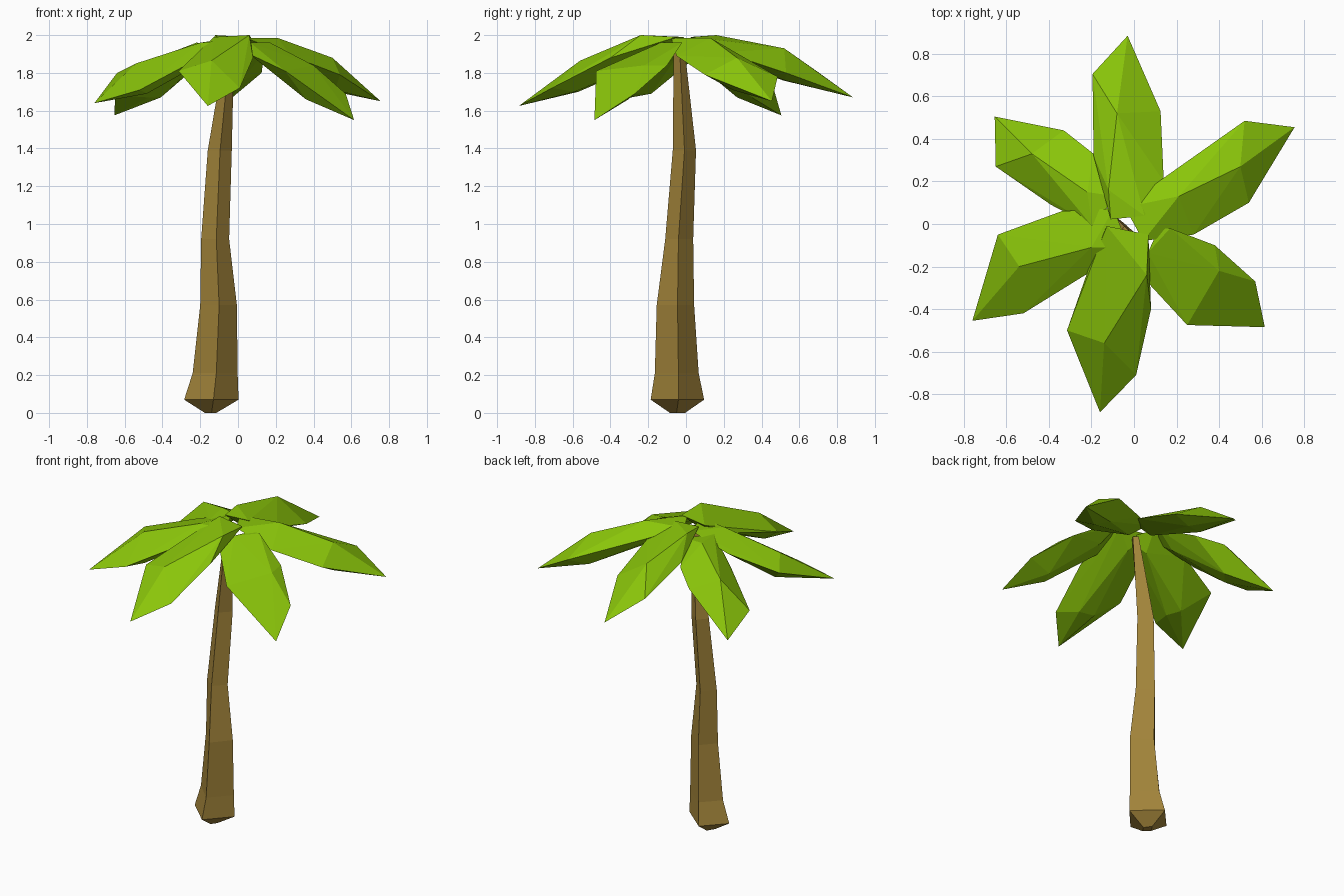
import bpy, bmesh
from mathutils import Vector


def material(name, rgb):
    m = bpy.data.materials.new(name)
    m.diffuse_color = (*rgb, 1)
    return m


BARK = material("brown_bark", (0.36, 0.23, 0.042))
LEAF = material("lime_green", (0.255, 0.56, 0.003))


def finish(bm, name, mat):
    bmesh.ops.recalc_face_normals(bm, faces=bm.faces)
    mesh = bpy.data.meshes.new(name)
    bm.to_mesh(mesh)
    bm.free()
    mesh.materials.append(mat)
    ob = bpy.data.objects.new(name, mesh)
    bpy.context.collection.objects.link(ob)
    return ob


# Trunk: diamond cross-sections (z, left x, right x, front y, back y, mid x, mid y)
rings = [
    (0.00, -0.175, -0.115, -0.085, -0.005, -0.14, -0.05),
    (0.07, -0.285, 0.003, -0.187, 0.096, -0.13, -0.04),
    (0.21, -0.24, -0.002, -0.165, 0.067, -0.115, -0.04),
    (0.57, -0.20, -0.006, -0.155, 0.043, -0.10, -0.045),
    (0.92, -0.195, -0.047, -0.11, 0.038, -0.115, -0.04),
    (1.39, -0.16, -0.033, -0.07, 0.053, -0.095, -0.008),
    (1.95, -0.065, -0.02, -0.065, -0.01, -0.04, -0.035),
]
bm = bmesh.new()
loops = []
for z, left, right, front, back, mx, my in rings:
    lean = 0.1 * (right - left)
    loops.append([bm.verts.new(p) for p in
                  ((mx, front, z), (right, my, z), (mx - lean, back, z), (left, my, z))])
for a, b in zip(loops, loops[1:]):
    for i in range(4):
        j = (i + 1) % 4
        bm.faces.new((a[i], a[j], b[j], b[i]))
bm.faces.new(loops[0][::-1])
bm.faces.new(loops[-1])
finish(bm, "trunk", BARK)


# Leaves: faceted hulls from a blunt base, broad shoulders, ridge, keel and tip
def leaf(name, tip, side_a, side_b, ridge, inner, keel, shoulder_a, shoulder_b,
         base=(-0.03, 0.0, 1.975), half=0.06):
    base, keel = Vector(base), Vector(keel)
    out = Vector(ridge) - base
    out.z = 0
    out.normalize()
    across = Vector((-out.y, out.x, 0))
    pts = [Vector(p) for p in (tip, side_a, side_b, ridge, inner, shoulder_a, shoulder_b)]
    for s in (-1, 1):
        pts.append(base + across * half * s)
        pts.append(keel + across * 0.05 * s)
    pts.append(base + out * 0.08 - Vector((0, 0, 0.09)))
    bm = bmesh.new()
    for p in pts:
        bm.verts.new(p)
    bmesh.ops.convex_hull(bm, input=bm.verts)
    loose = [v for v in bm.verts if not v.link_faces]
    bmesh.ops.delete(bm, geom=loose, context='VERTS')
    finish(bm, name, LEAF)


leaf("front_leaf", (-0.16, -0.885, 1.625), (-0.315, -0.50, 1.81), (0.01, -0.71, 1.72),
     (-0.14, -0.56, 1.865), (0.06, -0.24, 2.0), (-0.12, -0.58, 1.70),
     (-0.21, -0.20, 1.89), (0.08, -0.40, 1.88), base=(-0.03, -0.03, 1.99), half=0.10)
leaf("front_right_leaf", (0.615, -0.485, 1.55), (0.25, -0.475, 1.81), (0.57, -0.27, 1.69),
     (0.40, -0.22, 1.84), (0.17, -0.02, 1.96), (0.38, -0.35, 1.66),
     (0.06, -0.27, 1.90), (0.38, -0.10, 1.84), base=(0.09, -0.08, 1.96))
leaf("back_right_leaf", (0.755, 0.455, 1.65), (0.52, 0.485, 1.78), (0.54, 0.10, 1.79),
     (0.50, 0.27, 1.88), (0.21, 0.13, 1.985), (0.49, 0.29, 1.71),
     (0.13, 0.21, 1.92), (0.28, -0.05, 1.89), base=(0.0, 0.0, 1.985), half=0.09)
leaf("back_leaf", (-0.03, 0.885, 1.67), (-0.195, 0.705, 1.80), (0.125, 0.53, 1.80),
     (-0.08, 0.52, 1.93), (-0.12, 0.16, 2.0), (-0.03, 0.52, 1.76),
     (-0.19, 0.32, 1.89), (0.14, 0.20, 1.91), base=(-0.03, 0.03, 1.99), half=0.08)
leaf("back_left_leaf", (-0.655, 0.505, 1.575), (-0.65, 0.27, 1.68), (-0.33, 0.44, 1.80),
     (-0.48, 0.33, 1.86), (-0.22, 0.15, 1.96), (-0.44, 0.31, 1.67),
     (-0.39, 0.09, 1.82), (-0.19, 0.33, 1.86), base=(-0.14, 0.06, 1.95), half=0.09)
leaf("left_leaf", (-0.76, -0.455, 1.64), (-0.64, -0.05, 1.80), (-0.52, -0.42, 1.71),
     (-0.54, -0.20, 1.85), (-0.20, -0.11, 1.96), (-0.50, -0.23, 1.69),
     (-0.34, 0.06, 1.89), (-0.22, -0.18, 1.87), base=(-0.06, -0.02, 1.975), half=0.10)
